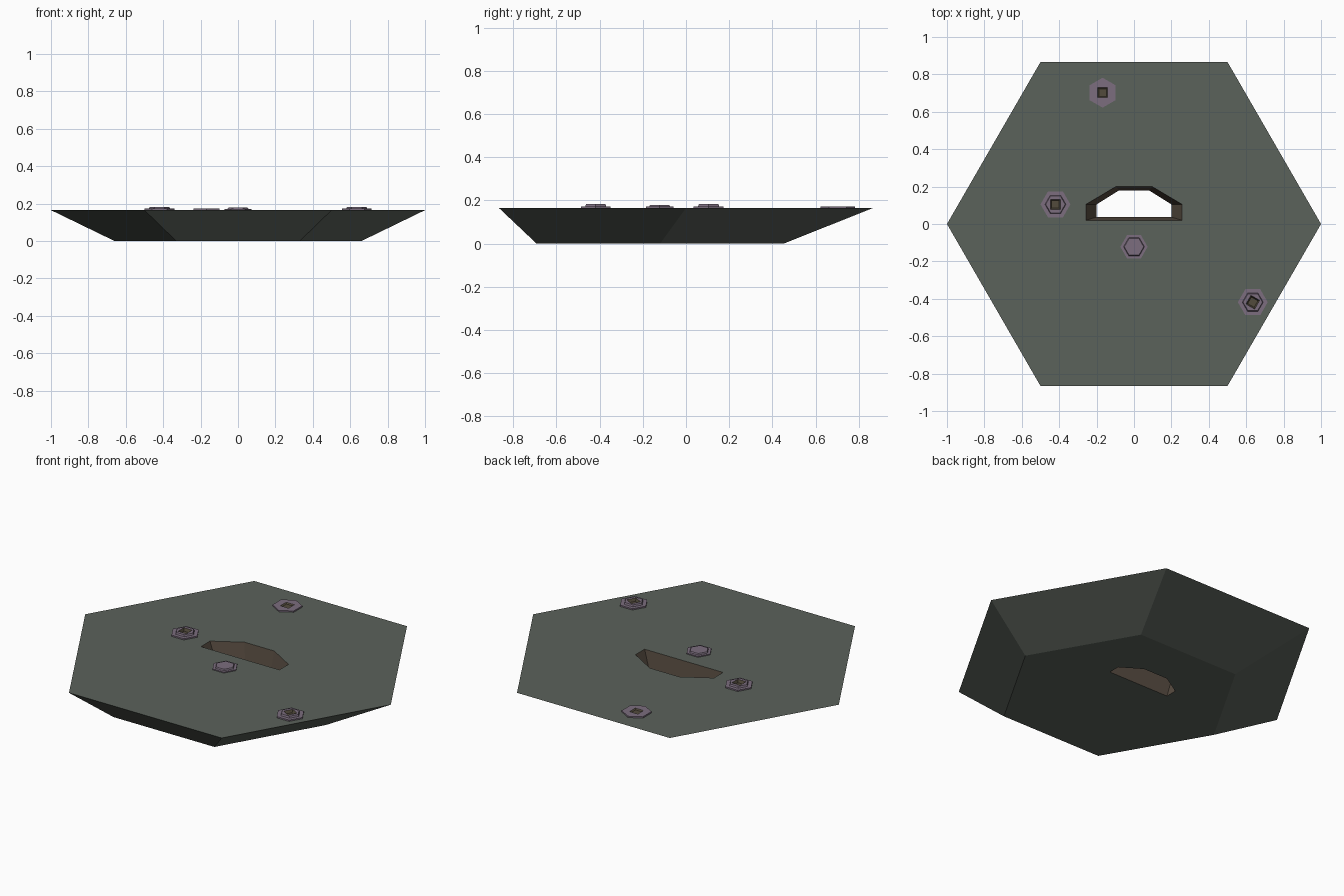
import bpy, bmesh, math

if "Cube" in bpy.data.objects:
    bpy.data.objects.remove(bpy.data.objects["Cube"])


def material(name, rgb):
    m = bpy.data.materials.new(name)
    m.diffuse_color = (*rgb, 1)
    m.use_nodes = True
    m.node_tree.nodes["Principled BSDF"].inputs["Base Color"].default_value = m.diffuse_color
    return m


STONE = material("grey_green", (0.105, 0.122, 0.104))
BROWN = material("slot_brown", (0.10, 0.075, 0.055))
MAUVE = material("dusty_mauve", (0.20, 0.155, 0.21))
SOCKET = material("socket_brown", (0.085, 0.070, 0.045))


def hexagon(r, z, cx=0, cy=0, turn=0):
    return [(cx + r * math.cos(math.radians(60 * i + turn)),
             cy + r * math.sin(math.radians(60 * i + turn)), z) for i in range(6)]


def square(h, z, cx, cy, turn=0):
    # six points, so it joins to a hexagon
    c, s = math.cos(math.radians(turn)), math.sin(math.radians(turn))
    pts = [(h, 0), (h, h), (-h, h), (-h, 0), (-h, -h), (h, -h)]
    return [(cx + x * c - y * s, cy + x * s + y * c, z) for x, y in pts]


def loft(name, loops, mats, bands, closed=False, end=0):
    """Join six-point loops; closed makes a ring, otherwise both ends are capped."""
    bm = bmesh.new()
    rows = [[bm.verts.new(p) for p in lp] for lp in loops]
    n = len(rows)
    for k in range(n if closed else n - 1):
        a, b = rows[k], rows[(k + 1) % n]
        for i in range(6):
            j = (i + 1) % 6
            bm.faces.new((a[i], a[j], b[j], b[i])).material_index = bands[k]
    if not closed:
        bm.faces.new(rows[0][::-1])
        bm.faces.new(rows[-1]).material_index = end
    bmesh.ops.recalc_face_normals(bm, faces=bm.faces)
    me = bpy.data.meshes.new(name)
    bm.to_mesh(me)
    bm.free()
    for m in mats:
        me.materials.append(m)
    ob = bpy.data.objects.new(name, me)
    bpy.context.collection.objects.link(ob)
    return ob


def slot(w, wt, y0, y1, y2, z):
    return [(w, y1, z), (wt, y2, z), (-wt, y2, z), (-w, y1, z), (-w, y0, z), (w, y0, z)]


# Hexagonal slab, undercut and off centre below, with a tapered slot through it
TOP = 0.165
loft("slab", [hexagon(0.66, 0, 0, -0.12), hexagon(1, TOP),
              slot(0.257, 0.097, 0.02, 0.105, 0.2, TOP),
              slot(0.2, 0.08, 0.037, 0.105, 0.18, 0)],
     [STONE, BROWN], [0, 0, 1, 0], closed=True)


# Studs with square sockets
def stud(name, x, y, hex_turn, sq_turn, tiers):
    loops = [hexagon(r, TOP + z, x, y, hex_turn) for r, z in tiers]
    top = TOP + tiers[-1][1]
    bands = [0] * len(loops) + [1]
    loops += [square(0.027, top, x, y, sq_turn), square(0.02, TOP + 0.002, x, y, sq_turn)]
    loft(name, loops, [MAUVE, SOCKET], bands, end=1)


STEPPED = [(0.08, -0.005), (0.08, 0.008), (0.056, 0.008), (0.052, 0.018)]
stud("left_stud", -0.42, 0.105, 0, 0, STEPPED)
stud("right_stud", 0.635, -0.418, 0, -30, STEPPED)
stud("back_stud", -0.168, 0.702, 30, 0, [(0.08, -0.005), (0.08, 0.008)])

# Solid stud in front of the slot
loft("centre_stud", [hexagon(r, TOP + z, 0, -0.122) for r, z in
                     [(0.073, -0.005), (0.073, 0.006), (0.056, 0.006), (0.052, 0.013)]],
     [MAUVE], [0, 0, 0])
